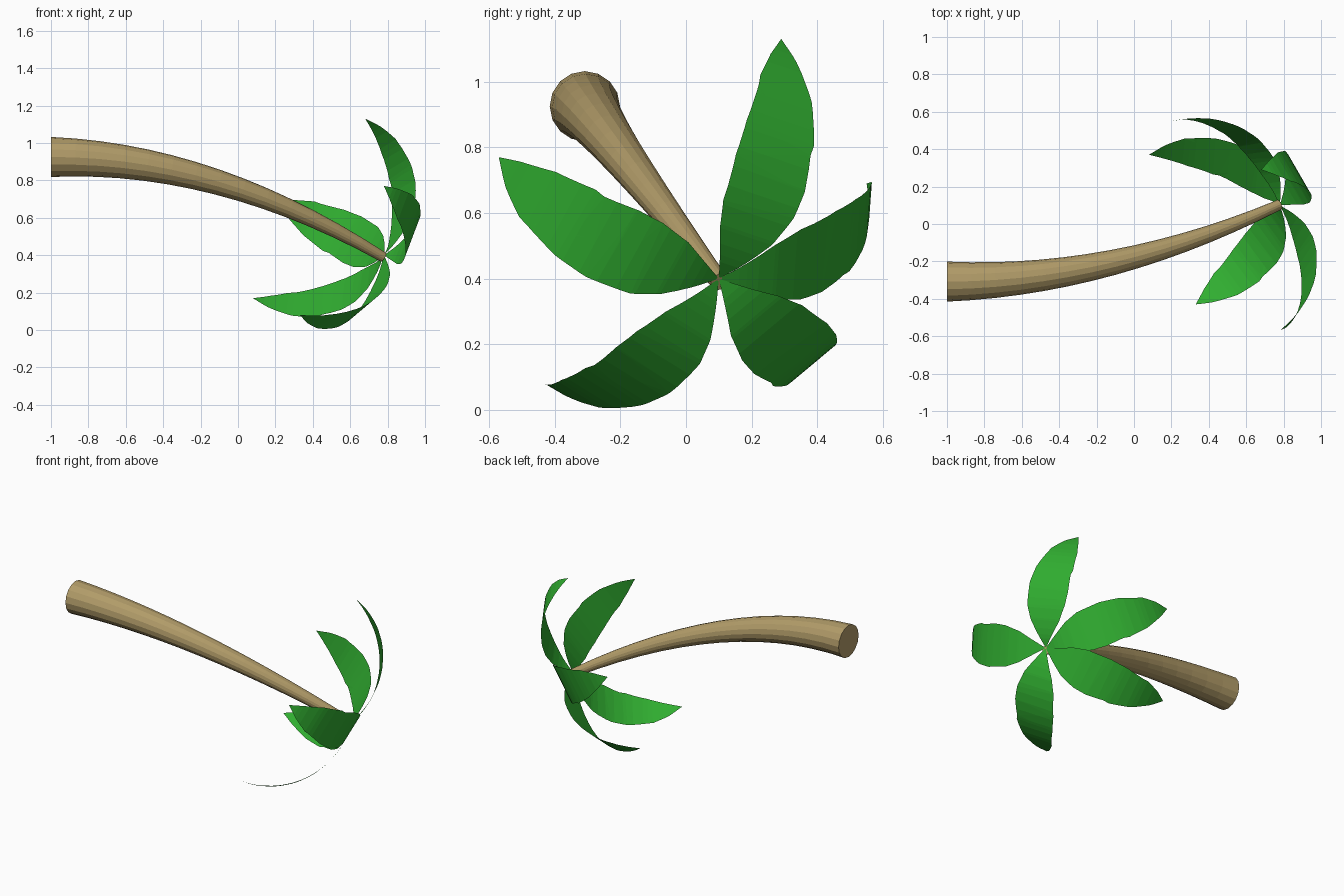
import bpy, bmesh, math
from mathutils import Vector

if "Cube" in bpy.data.objects:
    bpy.data.objects.remove(bpy.data.objects["Cube"])


def material(name, rgb):
    m = bpy.data.materials.new(name)
    m.diffuse_color = (*rgb, 1)
    m.use_nodes = True
    m.node_tree.nodes["Principled BSDF"].inputs["Base Color"].default_value = m.diffuse_color
    return m


BARK = material("bark_tan", (0.44, 0.33, 0.14))
GREEN = material("leaf_green", (0.03, 0.42, 0.03))


def add_object(name, bm, mat):
    me = bpy.data.meshes.new(name)
    bm.to_mesh(me)
    bm.free()
    me.materials.append(mat)
    ob = bpy.data.objects.new(name, me)
    bpy.context.collection.objects.link(ob)
    return ob


# Trunk: tapered rings swept along a drooping parabola
SIDES, RINGS = 16, 14
bm = bmesh.new()
rings = []
for i in range(RINGS + 1):
    t = i / RINGS
    p = Vector((-1 + 1.775 * t, -0.308 + 0.41 * t * t, 0.925 - 0.535 * t * t))
    d = Vector((1.775, 0.82 * t, -1.07 * t)).normalized()
    side = d.cross(Vector((0, 0, 1))).normalized()
    up = side.cross(d)
    r = 0.107 - 0.079 * t
    rings.append([bm.verts.new(p + r * (math.cos(a) * side + math.sin(a) * up))
                  for a in (2 * math.pi * k / SIDES for k in range(SIDES))])
for a, b in zip(rings, rings[1:]):
    for k in range(SIDES):
        j = (k + 1) % SIDES
        bm.faces.new((a[k], a[j], b[j], b[k]))
bm.faces.new(rings[0])
bm.faces.new(rings[-1])
bmesh.ops.recalc_face_normals(bm, faces=bm.faces)
add_object("trunk", bm, BARK)

# Leaf outline (fraction along, half width): one slit on the right, two on the left
RIGHT = [(0.1, .045), (0.2, .09), (0.32, .118), (0.42, .122), (0.55, .108),
         (0.43, .035), (0.59, .113), (0.75, .088), (0.9, .04)]
LEFT = [(0.1, .05), (0.2, .10), (0.3, .132), (0.43, .142), (0.31, .055),
        (0.47, .145), (0.6, .135), (0.75, .105), (0.54, .035), (0.79, .10),
        (0.9, .055)]
OUTLINE = ([(0, 0)] + [(s, -w) for s, w in RIGHT] + [(1, 0)]
           + [(s, w) for s, w in reversed(LEFT)])
HUB = Vector((0.78, 0.10, 0.40))
AXIS = Vector((0.82, 0.31, -0.48)).normalized()


def leaf(name, tip, sag=0.17):
    """Flat slit leaf, sliced across, then bent along an arc from hub to tip."""
    chord = Vector(tip) - HUB
    length = chord.length
    c = chord.normalized()
    n = (AXIS - AXIS.dot(c) * c).normalized()
    left = n.cross(c)
    half = 2 * math.atan(2 * sag / length)
    rad = length / (2 * math.sin(half))
    bm = bmesh.new()
    bm.faces.new([bm.verts.new((s, w, 0)) for s, w in OUTLINE])
    bmesh.ops.triangulate(bm, faces=bm.faces[:])
    for k in range(1, 14):
        bmesh.ops.bisect_plane(bm, geom=bm.verts[:] + bm.edges[:] + bm.faces[:],
                               plane_co=(k / 14, 0, 0), plane_no=(1, 0, 0))
    for v in bm.verts:
        s, w, _ = v.co
        f = half * (2 * s - 1)
        v.co = (HUB + c * (length / 2 + rad * math.sin(f))
                + n * rad * (math.cos(f) - math.cos(half)) + left * w)
    add_object(name, bm, GREEN)


# Crown of five leaves
TIPS = [(0.68, 0.29, 1.13), (0.20, 0.55, 0.69), (0.08, 0.37, 0.17),
        (0.33, -0.43, 0.08), (0.78, -0.57, 0.77)]
for i, tip in enumerate(TIPS):
    leaf(f"leaf_{i + 1}", tip)
